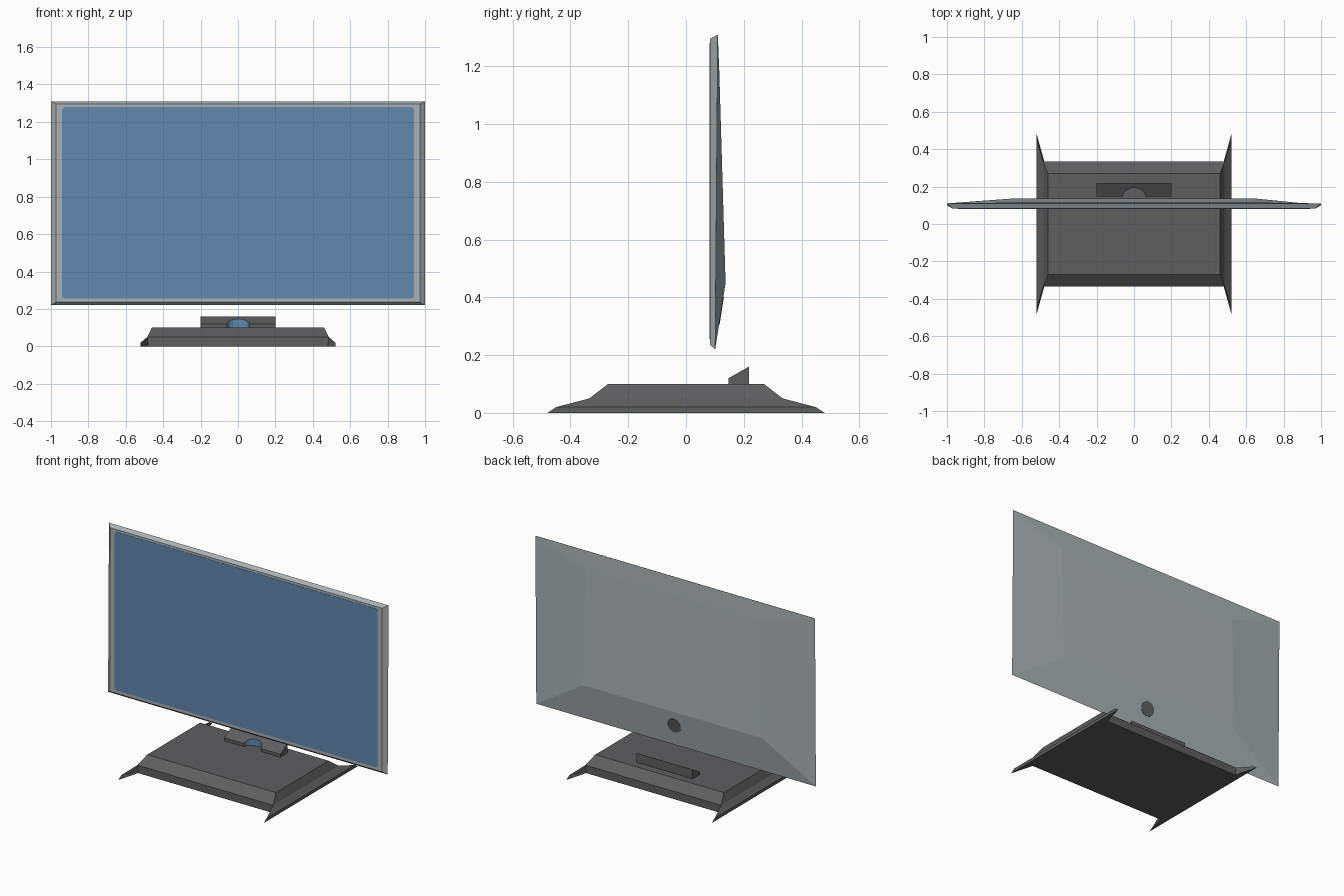
import bpy, bmesh, math
from mathutils import Matrix

if "Cube" in bpy.data.objects:
    bpy.data.objects.remove(bpy.data.objects["Cube"])


def material(name, r, g, b):
    m = bpy.data.materials.new(name)
    lin = [((c / 255 + 0.055) / 1.055) ** 2.4 for c in (r, g, b)]
    m.diffuse_color = (*lin, 1)
    m.use_nodes = True
    m.node_tree.nodes["Principled BSDF"].inputs["Base Color"].default_value = m.diffuse_color
    return m


SILVER = material("silver_grey", 170, 177, 181)
BLUE = material("screen_blue", 98, 137, 174)
DARK = material("dark_grey", 94, 94, 96)


def finish(name, bm, *mats):
    bmesh.ops.recalc_face_normals(bm, faces=bm.faces)
    me = bpy.data.meshes.new(name)
    bm.to_mesh(me)
    bm.free()
    for m in mats:
        me.materials.append(m)
    ob = bpy.data.objects.new(name, me)
    bpy.context.collection.objects.link(ob)
    return ob


def loft(bm, rings):
    """Join equal-length closed rings and cap both ends."""
    vs = [[bm.verts.new(p) for p in r] for r in rings]
    n = len(vs[0])
    walls = [[bm.faces.new((a[i], a[(i + 1) % n], b[(i + 1) % n], b[i]))
              for i in range(n)] for a, b in zip(vs, vs[1:])]
    bm.faces.new(vs[0][::-1])
    bm.faces.new(vs[-1])
    return walls


# display housing: bevelled front, thin rim, faceted bulging back
def rect(x, z0, y0, z1, y1):
    return [(-x, y0, z0), (x, y0, z0), (x, y1, z1), (-x, y1, z1)]


bm = bmesh.new()
loft(bm, [rect(0.972, 0.236, 0.083, 1.295, 0.083),
          rect(1.0, 0.22, 0.101, 1.31, 0.11),
          rect(0.64, 0.45, 0.137, 1.19, 0.115)])
finish("display_housing", bm, SILVER)

# screen panel: thin plate with clipped corners
x, z0, z1, c = 0.94, 0.255, 1.28, 0.012
outline = [(-x + c, z0), (x - c, z0), (x, z0 + c), (x, z1 - c),
           (x - c, z1), (-x + c, z1), (-x, z1 - c), (-x, z0 + c)]
bm = bmesh.new()
loft(bm, [[(px, y, pz) for px, pz in outline] for y in (0.0815, 0.085)])
finish("screen_panel", bm, BLUE)

# round mount socket on the lower slope of the back
bm = bmesh.new()
bmesh.ops.create_cone(bm, cap_ends=True, segments=12, radius1=0.048,
                      radius2=0.048, depth=0.012)
bm.transform(Matrix.Translation((0, 0.118, 0.355))
             @ Matrix.Rotation(math.radians(-99), 4, 'X'))
finish("mount_socket", bm, DARK)

# base: raised plate with flared pointed feet, one corner mirrored to four
corner = {"top": (0.46, 0.27, 0.10), "mid": (0.485, 0.335, 0.05),
          "foot": (0.48, 0.335, 0), "tip": (0.52, 0.48, 0),
          "tip_top": (0.52, 0.45, 0.02)}
bm = bmesh.new()
V = {(k, sx, sy): bm.verts.new((sx * p[0], sy * p[1], p[2]))
     for k, p in corner.items() for sx in (-1, 1) for sy in (-1, 1)}
quad = [(-1, -1), (1, -1), (1, 1), (-1, 1)]
bm.faces.new([V[("top", *s)] for s in quad])
for s in (-1, 1):
    for a, b in (("top", "mid"), ("mid", "foot")):      # front and back
        bm.faces.new([V[a, -1, s], V[a, 1, s], V[b, 1, s], V[b, -1, s]])
    for a, b in (("top", "mid"), ("mid", "tip_top"), ("tip_top", "tip")):
        bm.faces.new([V[a, s, -1], V[a, s, 1], V[b, s, 1], V[b, s, -1]])
    for t in (-1, 1):                                   # flared corners
        bm.faces.new([V["mid", s, t], V["foot", s, t], V["tip_top", s, t]])
        bm.faces.new([V["foot", s, t], V["tip", s, t], V["tip_top", s, t]])
    bm.faces.new([V["foot", s, -1], V["tip", s, -1],
                  V["tip", s, 1], V["foot", s, 1]])
bm.faces.new([V[("foot", *s)] for s in quad])
finish("stand_base", bm, DARK)

# wedge block on the base with a round blue-walled notch in its front
y0, y1, r, steps = 0.147, 0.218, 0.06, 8
arc = [(-r * math.cos(math.pi * i / steps),
        y0 + 0.046 * math.sin(math.pi * i / steps)) for i in range(steps + 1)]
plan = [(-0.2, y0)] + arc + [(0.2, y0), (0.2, y1), (-0.2, y1)]
bm = bmesh.new()
walls = loft(bm, [[(px, py, 0.099) for px, py in plan],
                  [(px, py, 0.12 + 0.04 * (py - y0) / (y1 - y0))
                   for px, py in plan]])
for f in walls[0][1:1 + steps]:
    f.material_index = 1
finish("neck_block", bm, DARK, BLUE)
